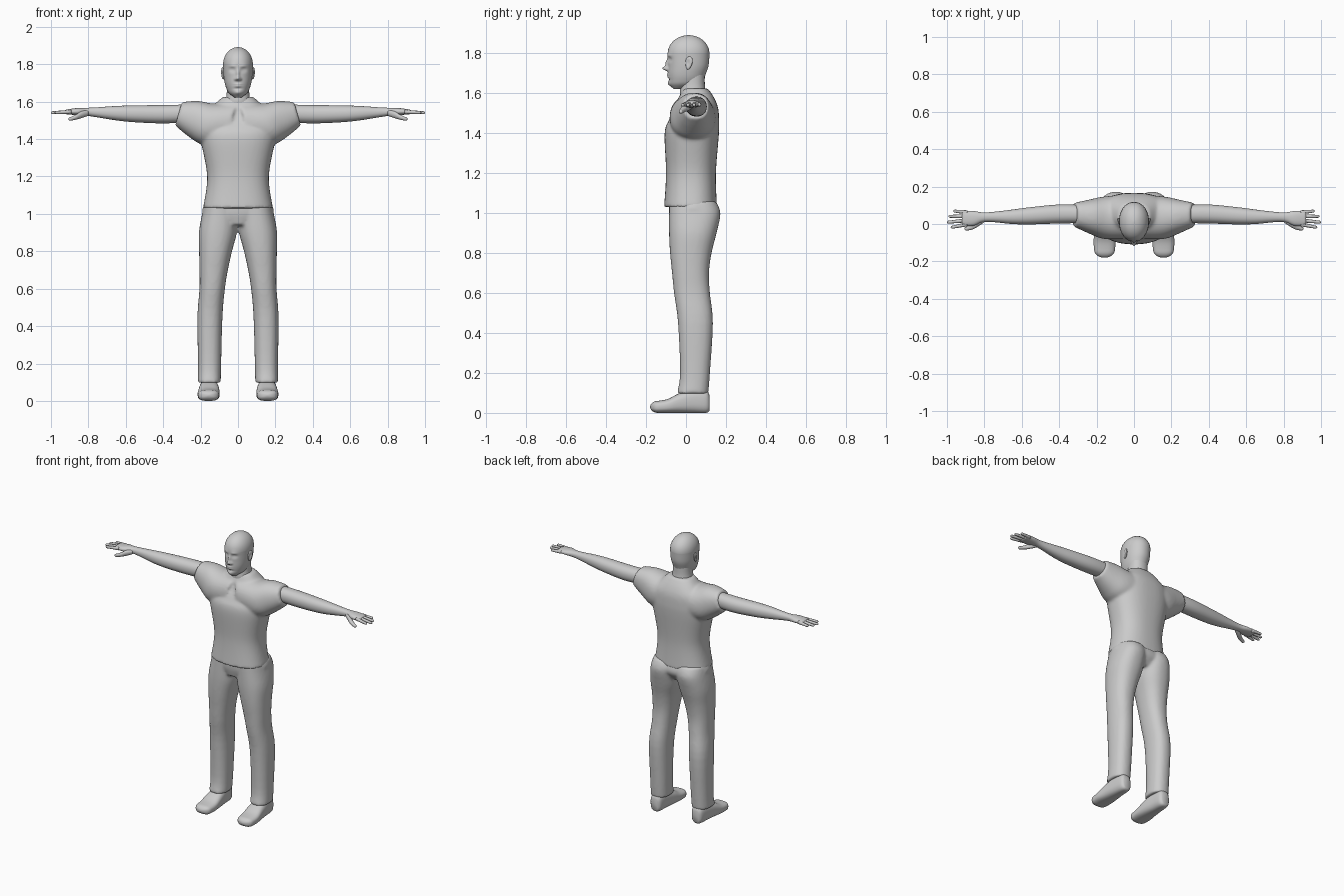
import bpy, bmesh, math
from mathutils import Matrix

if "Cube" in bpy.data.objects:
    bpy.data.objects.remove(bpy.data.objects["Cube"])

clay = bpy.data.materials.new("plain_grey")
clay.use_nodes = True
GREY = (.6, .6, .6, 1)
clay.diffuse_color = GREY
clay.node_tree.nodes["Principled BSDF"].inputs["Base Color"].default_value = GREY


def spline(before, start, end, after, u):
    """Catmull-Rom blend from start to end."""
    leave, arrive = (end - before) / 2, (after - start) / 2
    gap = end - start
    bend = 3 * gap - 2 * leave - arrive
    twist = leave + arrive - 2 * gap
    return start + u * (leave + u * (bend + u * twist))


def refine(rows, steps):
    """Add in-between sections along a smooth curve."""
    last = len(rows) - 1
    fine = []
    for i in range(last):
        near = [rows[max(0, min(last, i + k))] for k in (-1, 0, 1, 2)]
        for n in range(steps):
            fine.append([spline(*values, n / steps) for values in zip(*near)])
    return fine + [rows[-1]]


def dome(row, length, rings=6):
    """Round off the end of a loft with shrinking sections."""
    position, a_low, a_high, b_low, b_high = row
    a_mid, b_mid = (a_low + a_high) / 2, (b_low + b_high) / 2
    result = []
    for k in range(1, rings + 1):
        angle = math.pi / 2 * k / (rings + .2)
        shrink = math.cos(angle)
        result.append((position + length * math.sin(angle),
                       a_mid + (a_low - a_mid) * shrink, a_mid + (a_high - a_mid) * shrink,
                       b_mid + (b_low - b_mid) * shrink, b_mid + (b_high - b_mid) * shrink))
    return result


def loft(bm, axis, rows, segments=32, steps=4, power=2.2, lean=0, cap=0):
    """Skin rounded sections; a row is (position, low a, high a, low b, high b)."""
    sections = refine(rows, steps)
    if cap:
        sections += dome(rows[-1], cap)
    rings = []
    for position, a_low, a_high, b_low, b_high in sections:
        ring = []
        for k in range(segments):
            angle = math.tau * k / segments
            across, up = (math.copysign(abs(v) ** (2 / power), v)
                          for v in (math.cos(angle), math.sin(angle)))
            a = (a_low + a_high + (a_high - a_low) * across) / 2
            b = (b_low + b_high + (b_high - b_low) * up) / 2
            t = position + lean * up * (b_high - b_low) / 2
            place = {"x": (t, a, b), "y": (a, t, b), "z": (a, b, t)}[axis]
            ring.append(bm.verts.new(place))
        rings.append(ring)
    for low, high in zip(rings, rings[1:]):
        for k in range(segments):
            bm.faces.new((low[k - 1], low[k], high[k], high[k - 1]))
    bm.faces.new(rings[0])
    bm.faces.new(rings[-1])


def even(rows):
    """Expand (position, half width, low b, high b) to full rows."""
    return [(position, -half, half, low, high) for position, half, low, high in rows]


def finish(bm, name, mirror=False, blend=False):
    bmesh.ops.recalc_face_normals(bm, faces=bm.faces)
    mesh = bpy.data.meshes.new(name)
    bm.to_mesh(mesh)
    bm.free()
    mesh.materials.append(clay)
    mesh.polygons.foreach_set("use_smooth", [True] * len(mesh.polygons))
    obj = bpy.data.objects.new(name, mesh)
    bpy.context.collection.objects.link(obj)
    if mirror:
        obj.modifiers.new("mirror", "MIRROR").use_mirror_merge = False
    if blend:
        remesh = obj.modifiers.new("blend", "REMESH")
        remesh.mode = "VOXEL"
        remesh.voxel_size = .009
        remesh.use_smooth_shade = True
        soften = obj.modifiers.new("soften", "SMOOTH")
        soften.factor = .5
        soften.iterations = 6


# Shirt: trunk and sleeves blended together
bm = bmesh.new()
loft(bm, "z", even([
    (1.03, .187, -.11, .155), (1.2, .165, -.1, .15), (1.4, .2, -.107, .165),
    (1.47, .2, -.083, .166), (1.53, .18, -.05, .16), (1.58, .13, -.035, .14),
    (1.625, .083, -.015, .11)]), segments=48, steps=8, power=2.4)
loft(bm, "x", [
    (.04, -.08, .155, 1.36, 1.6), (.16, -.08, .147, 1.37, 1.59),
    (.24, -.05, .13, 1.415, 1.604), (.318, -.015, .114, 1.472, 1.598)],
    lean=-.28)
finish(bm, "shirt", mirror=True, blend=True)

# Collar band
bm = bmesh.new()
loft(bm, "z", even([(-.012, .082, -.07, .07), (.01, .07, -.06, .06)]), segments=48)
bm.transform(Matrix.Translation((0, .037, 1.603)) @ Matrix.Rotation(.26, 4, "X"))
finish(bm, "collar")

# Trousers: legs and hips blended together
bm = bmesh.new()
loft(bm, "z", [
    (.097, .092, .215, -.045, .112), (.2, .09, .214, -.03, .12),
    (.45, .083, .217, -.04, .135), (.6, .07, .206, -.06, .12),
    (.7, .054, .206, -.07, .115), (.8, .032, .208, -.08, .128),
    (.9, .006, .209, -.085, .153), (1, 0, .192, -.085, .173),
    (1.06, 0, .178, -.084, .15)], power=2.3)
loft(bm, "z", even([(.94, .1, -.07, .12), (1, .188, -.084, .16),
                    (1.06, .178, -.085, .145)]), segments=48)
finish(bm, "trousers", mirror=True, blend=True)

# Shoes, from heel to rounded toe
bm = bmesh.new()
loft(bm, "y", [
    (.117, .13, .18, .01, .09), (.1, .115, .193, 0, .115), (.04, .108, .202, 0, .12),
    (-.03, .1, .21, 0, .1), (-.09, .098, .216, 0, .07), (-.14, .102, .213, 0, .06)],
    power=2.7, cap=-.04)
finish(bm, "shoes", mirror=True)

# Arms with palm, fingers and thumb
bm = bmesh.new()
loft(bm, "x", [
    (.25, .005, .1, 1.49, 1.585), (.4, .003, .104, 1.484, 1.582),
    (.55, -.002, .09, 1.49, 1.58), (.65, 0, .077, 1.5, 1.577),
    (.75, .01, .065, 1.516, 1.57), (.81, .01, .062, 1.525, 1.567),
    (.86, -.01, .07, 1.528, 1.566), (.92, -.008, .07, 1.533, 1.558)])
for finger, tip in enumerate((.966, .992, 1, .98)):
    rows = []
    for x, radius in ((.89, .011), (tip - .01, .008)):
        reach = x - .89
        y = .062 - .021 * finger + reach * (.2 - .2 * finger) / 2
        z = 1.546 - reach * .05
        rows.append((x, y - radius, y + radius, z - radius, z + radius))
    loft(bm, "x", rows, segments=12, cap=.01)
loft(bm, "x", [
    (.8, .01, .04, 1.525, 1.555), (.835, -.014, .022, 1.512, 1.55),
    (.865, -.03, 0, 1.504, 1.532), (.895, -.035, -.015, 1.498, 1.518)],
    segments=14, cap=.012)
finish(bm, "arms", mirror=True)

# Neck
bm = bmesh.new()
loft(bm, "z", even([(1.55, .078, -.02, .105), (1.6, .067, -.03, .1),
                    (1.65, .06, -.025, .094), (1.72, .06, -.02, .095)]))
finish(bm, "neck")

# Head with rounded crown
bm = bmesh.new()
loft(bm, "z", even([
    (1.622, .018, -.062, -.01), (1.645, .048, -.082, .062), (1.67, .062, -.087, .086),
    (1.7, .071, -.09, .1), (1.74, .077, -.09, .113), (1.8, .08, -.092, .118)]),
    segments=96, steps=9, power=2.1, cap=.092)


def press(side, height, push, wide, tall):
    """Raise or sink a soft spot on both halves of the face."""
    for v in bm.verts:
        if v.co.y < -.01:
            across = (abs(v.co.x) - side) / wide
            along = (v.co.z - height) / tall
            v.co.y -= push * math.exp(-across ** 2 - along ** 2)


press(side=0, height=1.725, push=.026, wide=.011, tall=.011)    # nose tip
press(side=0, height=1.75, push=.013, wide=.008, tall=.02)      # nose bridge
press(side=.013, height=1.72, push=.009, wide=.007, tall=.007)  # nostrils
press(side=.03, height=1.77, push=-.011, wide=.015, tall=.01)   # eye sockets
press(side=.03, height=1.768, push=.005, wide=.01, tall=.005)   # eyelids
press(side=.03, height=1.79, push=.004, wide=.02, tall=.007)    # brows
press(side=0, height=1.688, push=.008, wide=.018, tall=.009)    # lips
press(side=0, height=1.688, push=-.005, wide=.02, tall=.003)    # mouth line
press(side=0, height=1.67, push=-.004, wide=.02, tall=.005)     # chin crease
press(side=0, height=1.648, push=.007, wide=.018, tall=.012)    # chin
finish(bm, "head")

# Ears: a rim with a hollowed bowl
bm = bmesh.new()
bmesh.ops.create_uvsphere(bm, u_segments=24, v_segments=16, radius=1)
for v in bm.verts:
    if v.co.x > 0:
        v.co.x -= .8 * math.exp(-((v.co.y + .15) ** 2 + v.co.z ** 2) / .3)
    v.co.y *= 1 + v.co.z / 4
bm.transform(Matrix.Translation((.081, .014, 1.752)) @ Matrix.Rotation(-.25, 4, "Z")
             @ Matrix.Rotation(-.15, 4, "X") @ Matrix.Diagonal((.009, .018, .033, 1)))
finish(bm, "ears", mirror=True)
